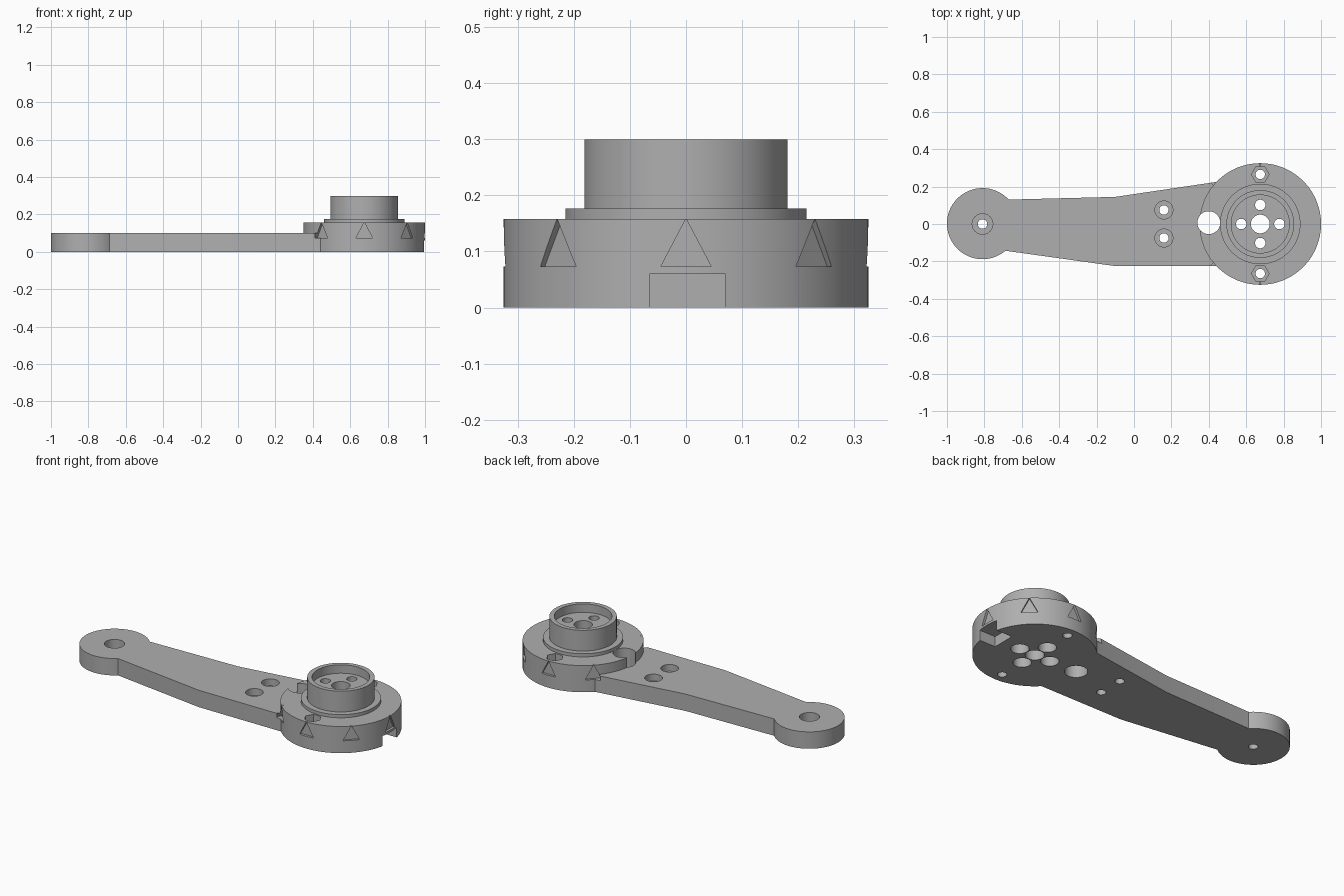
import bpy, math
import bmesh
from mathutils import Matrix, Vector

cube = bpy.data.objects.get("Cube")
if cube:
    bpy.data.objects.remove(cube, do_unlink=True)

GREY = (0.43, 0.43, 0.43, 1)
metal = bpy.data.materials.new("plain grey")
metal.use_nodes = True
metal.diffuse_color = GREY
metal.node_tree.nodes["Principled BSDF"].inputs["Base Color"].default_value = GREY


def prism(name, outline, z0, z1, matrix=None):
    """Extrude a flat outline from z0 to z1, then place it."""
    bm = bmesh.new()
    base = bm.faces.new([bm.verts.new((x, y, z0)) for x, y in outline])
    top = bmesh.ops.extrude_face_region(bm, geom=[base])["geom"]
    bmesh.ops.translate(bm, vec=(0, 0, z1 - z0),
                        verts=[v for v in top if isinstance(v, bmesh.types.BMVert)])
    bmesh.ops.recalc_face_normals(bm, faces=bm.faces)
    if matrix:
        bm.transform(matrix)
    mesh = bpy.data.meshes.new(name)
    bm.to_mesh(mesh)
    bm.free()
    mesh.materials.append(metal)
    obj = bpy.data.objects.new(name, mesh)
    bpy.context.collection.objects.link(obj)
    return obj


def cylinder(name, x, y, r, z0, z1, sides=64):
    ring = [(x + r * math.cos(math.tau * i / sides),
             y + r * math.sin(math.tau * i / sides)) for i in range(sides)]
    return prism(name, ring, z0, z1)


def combine(target, tool, operation):
    """Apply a boolean and discard the tool."""
    tool.hide_render = True
    mod = target.modifiers.new("boolean", "BOOLEAN")
    mod.operation, mod.solver, mod.object = operation, "EXACT", tool
    bpy.context.view_layer.objects.active = target
    bpy.ops.object.modifier_apply(modifier=mod.name)
    bpy.data.objects.remove(tool, do_unlink=True)


HUB, TIP = 0.675, -0.81          # x of the two ends
DISC_R, DISC_TOP, ARM_TOP = 0.325, 0.158, 0.1
BELOW, ABOVE = -0.1, 0.5         # cutter limits

# Tapered arm with its round tip, the big disc, collar and hub
arm = prism("crank_arm", [(TIP, 0.127), (-0.1, 0.145), (0.46, 0.228), (HUB, 0.228),
                          (HUB, -0.225), (-0.1, -0.225), (-0.68, -0.144), (TIP, -0.126)],
            0, ARM_TOP)
for solid in (cylinder("round_tip", TIP, 0.002, 0.19, 0, ARM_TOP, 96),
              cylinder("disc", HUB, 0, DISC_R, 0, DISC_TOP, 128),
              cylinder("collar", HUB, 0, 0.215, 0.05, 0.177, 96),
              cylinder("hub", HUB, 0, 0.181, 0.05, 0.3, 96)):
    combine(arm, solid, "UNION")

cutters = [
    # Hub recess, bore and the relief hole at the disc edge
    cylinder("hub_recess", HUB, 0, 0.155, 0.25, ABOVE, 96),
    cylinder("centre_bore", HUB, 0, 0.05, BELOW, ABOVE),
    cylinder("relief_hole", 0.4, 0.007, 0.061, BELOW, ABOVE),
    # Key slot under the outer edge
    prism("key_slot", [(0.89, -0.065), (1.1, -0.065), (1.1, 0.07), (0.89, 0.07)], BELOW, 0.06),
    # Tip screw hole
    cylinder("tip_hole", TIP, 0, 0.025, BELOW, ABOVE, 32),
    cylinder("tip_counterbore", TIP, 0, 0.055, 0.04, ABOVE),
]

# Four hub screw holes, widened from below
for i in range(4):
    a = i * math.pi / 2
    x, y = HUB + 0.102 * math.cos(a), 0.102 * math.sin(a)
    cutters += [cylinder("hub_screw_hole", x, y, 0.028, BELOW, ABOVE, 32),
                cylinder("hub_screw_head", x, y, 0.048, BELOW, 0.2, 48)]

# Paired arm screw holes and hexagonal nut pockets
for side in (-1, 1):
    cutters += [cylinder("arm_hole", 0.16, side * 0.075, 0.025, BELOW, ABOVE, 32),
                cylinder("arm_counterbore", 0.16, side * 0.075, 0.048, 0.06, ABOVE, 48),
                cylinder("nut_hole", HUB, side * 0.265, 0.025, BELOW, ABOVE, 32),
                cylinder("nut_pocket", HUB, side * 0.265, 0.047, 0.08, ABOVE, 6)]

# Engraved triangle marks around the rim
for i in range(8):
    if i == 4:
        continue
    turn = Matrix.Rotation(i * math.pi / 4, 4, "Z")
    upright = Matrix(((0, 0, 1, 0), (1, 0, 0, 0), (0, 1, 0, 0), (0, 0, 0, 1)))
    cutters.append(prism("triangle_mark", [(-0.045, 0.073), (0.045, 0.073), (0, 0.1585)],
                         DISC_R - 0.014, DISC_R + 0.02,
                         Matrix.Translation(Vector((HUB, 0, 0))) @ turn @ upright))

for cutter in cutters:
    combine(arm, cutter, "DIFFERENCE")

bpy.ops.object.select_all(action="DESELECT")
arm.select_set(True)
bpy.context.view_layer.objects.active = arm
bpy.ops.object.shade_smooth_by_angle(angle=math.radians(25))
